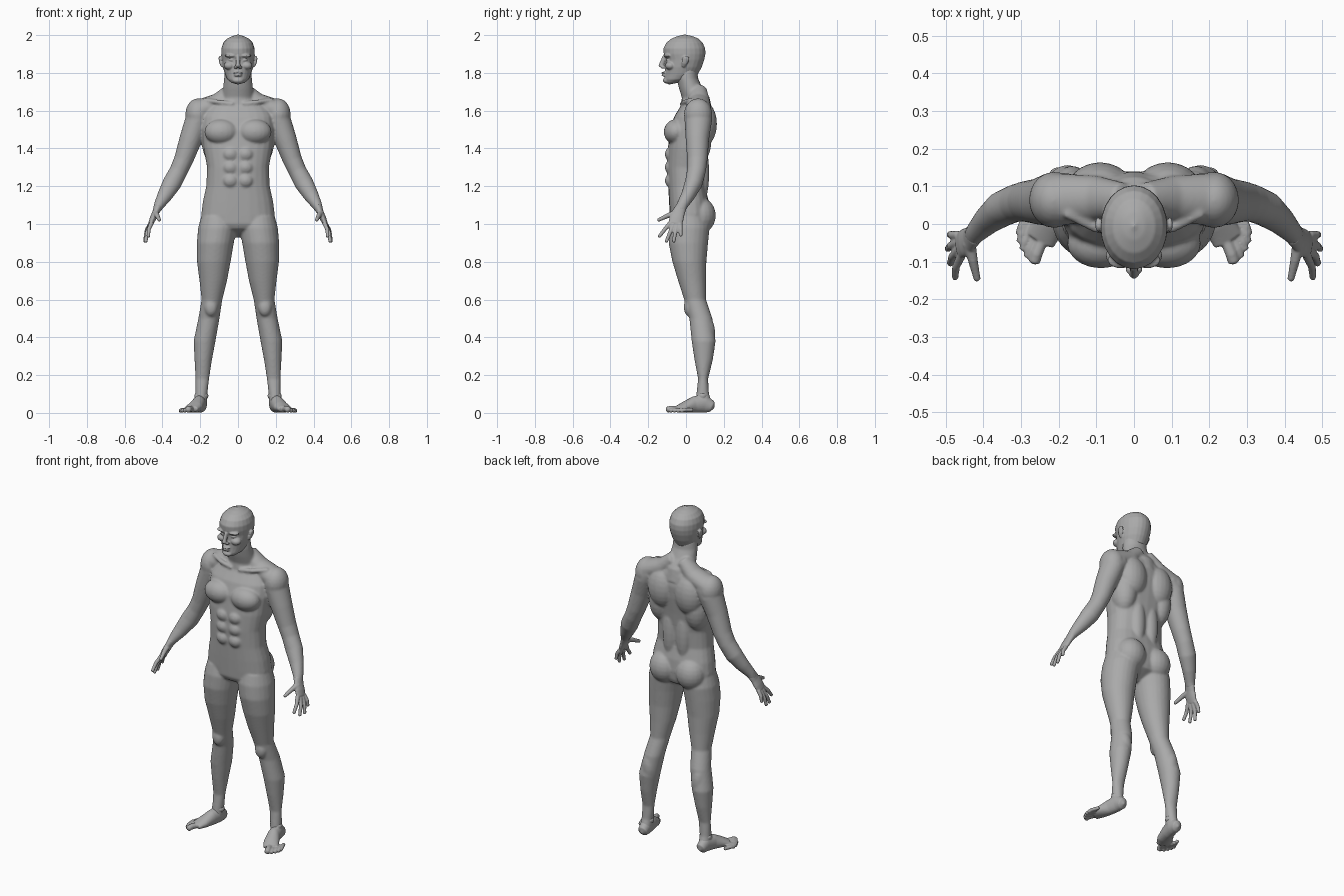
import bpy, bmesh, math
from mathutils import Vector, Matrix

skin = bpy.data.materials.new("grey_clay")
skin.diffuse_color = (0.4, 0.4, 0.4, 1)
SIDES = 24


def skin_rings(bm, rings):
    """Bridge (centre, U, V, exponent) rings into a closed solid with domed ends."""
    loops = []
    for c, u, v, e in rings:
        loop = []
        for i in range(SIDES):
            a = 2 * math.pi * i / SIDES
            p, q = math.cos(a), math.sin(a)
            p = math.copysign(abs(p) ** (2 / e), p)
            q = math.copysign(abs(q) ** (2 / e), q)
            loop.append(bm.verts.new(c + u * p + v * q))
        loops.append(loop)
    for a, b in zip(loops, loops[1:]):
        for i in range(SIDES):
            j = (i + 1) % SIDES
            bm.faces.new((a[i], a[j], b[j], b[i]))
    for k, n in ((0, 1), (-1, -2)):
        c, u, v, _ = rings[k]
        out = (c - rings[n][0]).normalized() * min(u.length, v.length) * 0.55
        pole = bm.verts.new(c + out)
        for i in range(SIDES):
            bm.faces.new((loops[k][i], loops[k][(i + 1) % SIDES], pole))


def stack(bm, sections, s=1, e=2.0):
    """Horizontal sections: z, centre x, half width, front y, back y."""
    skin_rings(bm, [(Vector((s * x, (f + b) / 2, z)), Vector((w, 0, 0)),
                     Vector((0, (b - f) / 2, 0)), e) for z, x, w, f, b in sections])


def tube(bm, pts, s=1, ref=(0, 1, 0)):
    """Path points: x, y, z, radius across, radius along ref."""
    P = [Vector((s * p[0], p[1], p[2])) for p in pts]
    rings = []
    for i, p in enumerate(pts):
        t = (P[min(i + 1, len(P) - 1)] - P[max(i - 1, 0)]).normalized()
        u = t.cross(Vector(ref)).normalized()
        rings.append((P[i], u * p[3], u.cross(t) * p[4], 2.0))
    skin_rings(bm, rings)


def blob(bm, c, r, s=1):
    m = Matrix.Translation((s * c[0], c[1], c[2])) @ Matrix.Diagonal((*r, 1))
    bmesh.ops.create_uvsphere(bm, u_segments=20, v_segments=12, radius=1, matrix=m)


def finish(bm, name, voxel, smooth):
    """Fuse the overlapping solids into one soft surface."""
    bmesh.ops.recalc_face_normals(bm, faces=bm.faces)
    me = bpy.data.meshes.new(name)
    bm.to_mesh(me)
    bm.free()
    me.materials.append(skin)
    me.polygons.foreach_set("use_smooth", [True] * len(me.polygons))
    ob = bpy.data.objects.new(name, me)
    bpy.context.collection.objects.link(ob)
    r = ob.modifiers.new("fuse", 'REMESH')
    r.mode = 'VOXEL'
    r.voxel_size = voxel
    r.use_smooth_shade = True
    m = ob.modifiers.new("soften", 'SMOOTH')
    m.factor = 0.5
    m.iterations = smooth


# ---- Body: torso, neck, arms and legs ----
bm = bmesh.new()
stack(bm, [(.975, 0, .13, -.07, .11), (1.0, 0, .18, -.083, .12), (1.05, 0, .195, -.086, .125),
           (1.12, 0, .186, -.09, .12), (1.2, 0, .168, -.094, .102), (1.3, 0, .164, -.1, .108),
           (1.4, 0, .182, -.096, .12), (1.5, 0, .19, -.085, .135), (1.57, 0, .185, -.062, .14),
           (1.63, 0, .15, -.025, .13), (1.66, 0, .1, -.008, .12)], e=2.4)
stack(bm, [(1.6, 0, .09, -.03, .14), (1.67, 0, .086, -.022, .125), (1.72, 0, .079, -.038, .088),
           (1.77, 0, .074, -.05, .064), (1.82, 0, .07, -.05, .06)])
for s in (1, -1):
    # Leg
    stack(bm, [(1.04, .105, .09, -.075, .11), (.98, .109, .102, -.09, .125),
               (.9, .12, .098, -.092, .117), (.8, .128, .089, -.072, .108),
               (.7, .131, .073, -.042, .106), (.6, .138, .055, -.01, .106),
               (.5, .154, .056, .018, .14), (.38, .177, .058, .03, .157),
               (.28, .184, .046, .045, .142), (.18, .189, .036, .064, .117),
               (.1, .194, .032, .055, .122), (.05, .196, .033, .05, .14)], s)
    blob(bm, (.143, .018, .56), (.036, .03, .05), s)
    blob(bm, (.165, .1, .42), (.047, .055, .1), s)
    # Arm and deltoid
    tube(bm, [(.17, .07, 1.6, .055, .065), (.215, .065, 1.55, .066, .073), (.25, .06, 1.45, .06, .062),
              (.288, .06, 1.34, .051, .054), (.315, .055, 1.28, .048, .05), (.35, .04, 1.215, .05, .047),
              (.388, .01, 1.15, .04, .037), (.418, -.02, 1.1, .028, .03),
              (.43, -.033, 1.075, .021, .03)], s)
    blob(bm, (.212, .064, 1.58), (.067, .075, .085), s)
    # Trapezius and collar bone
    tube(bm, [(.03, .065, 1.71, .04, .045), (.1, .068, 1.645, .05, .06), (.2, .065, 1.6, .06, .07)], s)
    tube(bm, [(.025, -.022, 1.635, .012, .012), (.1, -.01, 1.645, .012, .014), (.18, .03, 1.655, .014, .014)], s)
    # Chest, abdomen, back and buttock
    blob(bm, (.088, -.052, 1.488), (.09, .066, .067), s)
    for z in (1.37, 1.3, 1.23):
        blob(bm, (.04, -.076, z), (.043, .036, .04), s)
    blob(bm, (.09, .092, 1.53), (.088, .072, .12), s)
    blob(bm, (.12, .055, 1.44), (.072, .08, .13), s)
    blob(bm, (.045, .085, 1.27), (.045, .038, .16), s)
    blob(bm, (.088, .075, 1.045), (.088, .083, .095), s)
finish(bm, "body", .0065, 6)

# ---- Head ----
bm = bmesh.new()
stack(bm, [(1.748, 0, .035, -.108, -.04), (1.765, 0, .056, -.115, .02), (1.79, 0, .068, -.112, .062),
           (1.83, 0, .08, -.11, .083), (1.87, 0, .086, -.108, .097), (1.9, 0, .089, -.118, .103),
           (1.93, 0, .088, -.12, .102), (1.96, 0, .078, -.104, .088), (1.982, 0, .057, -.077, .065),
           (1.995, 0, .03, -.043, .033), (2.0, 0, .01, -.02, .008)])
tube(bm, [(0, -.112, 1.888, .01, .012), (0, -.126, 1.853, .011, .013), (0, -.134, 1.834, .014, .013)])
for z, w in ((1.8, .024), (1.787, .021)):  # lips
    blob(bm, (0, -.112, z), (w, .018, .0065))
blob(bm, (0, -.1, 1.76), (.03, .022, .017))
for s in (1, -1):
    blob(bm, (.035, -.096, 1.891), (.036, .022, .01), s)   # brow
    blob(bm, (.034, -.09, 1.868), (.017, .017, .009), s)   # eye
    blob(bm, (.045, -.083, 1.838), (.03, .028, .022), s)   # cheek
    blob(bm, (.012, -.121, 1.83), (.01, .012, .008), s)    # nostril
    tube(bm, [(.081, -.014, 1.835, .008, .01), (.091, -.008, 1.852, .008, .016),
              (.096, 0, 1.876, .007, .02), (.095, .003, 1.886, .006, .014)], s)  # ear
finish(bm, "head", .004, 3)

# ---- Hands ----
fingers = [((.458, -.083, 1.005), (.475, -.143, .932)), ((.464, -.067, .995), (.488, -.105, .905)),
           ((.467, -.049, .992), (.494, -.066, .905)), ((.466, -.03, .997), (.489, -.028, .937))]
# ---- Feet ----
toes = [(.265, -.1, .016), (.283, -.086, .011), (.295, -.067, .0105),
        (.303, -.047, .01), (.305, -.026, .01)]
for s, side in ((1, "left"), (-1, "right")):
    bm = bmesh.new()
    tube(bm, [(.423, -.026, 1.09, .023, .03), (.436, -.04, 1.06, .018, .034),
              (.45, -.05, 1.03, .017, .038), (.463, -.057, 1.0, .013, .036)], s)
    for a, b in fingers:
        a, b = Vector(a), Vector(b)
        mid = (a + b) / 2 + Vector((.006, 0, .002))
        tube(bm, [(*a, .012, .012), (*mid, .0105, .0105), (*b, .009, .009)], s, (1, 0, 0))
    tube(bm, [(.438, -.05, 1.06, .016, .018), (.428, -.095, 1.045, .013, .013),
              (.416, -.148, 1.02, .009, .009)], s, (1, 0, 0))
    finish(bm, side + "_hand", .004, 2)

    bm = bmesh.new()
    tube(bm, [(.195, .137, .032, .028, .031), (.197, .1, .05, .034, .049), (.209, .045, .044, .036, .044),
              (.228, -.005, .031, .043, .03), (.25, -.042, .02, .042, .018)], s, (0, 0, 1))
    for x, y, r in toes:
        tube(bm, [(x - .022, y + .06, r + .006, r, r), (x - .006, y + .02, r + .006, r, r),
                  (x, y, r, r, r)], s, (0, 0, 1))
    blob(bm, (.194, .088, .09), (.038, .03, .025), s)  # ankle bones
    finish(bm, side + "_foot", .004, 2)
